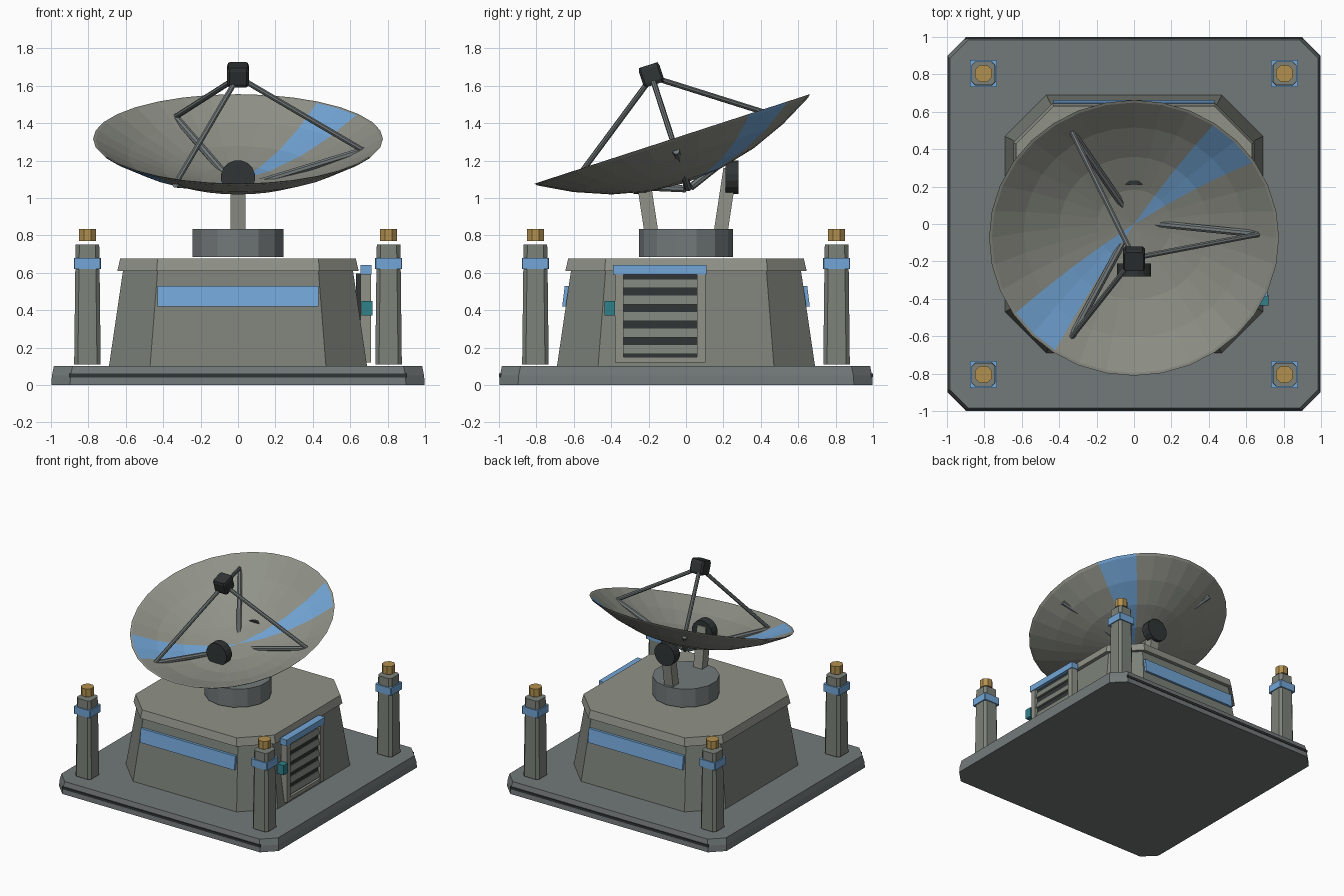
import bpy, bmesh, math
from mathutils import Vector, Matrix

if "Cube" in bpy.data.objects:
    bpy.data.objects.remove(bpy.data.objects["Cube"])


def material(name, rgb):
    m = bpy.data.materials.new(name)
    m.diffuse_color = (*rgb, 1)
    m.use_nodes = True
    m.node_tree.nodes["Principled BSDF"].inputs["Base Color"].default_value = m.diffuse_color
    return m


PLATE = material("plate_grey", (0.17, 0.19, 0.19))
HULL = material("hull_grey", (0.20, 0.22, 0.19))
LIGHT = material("light_grey", (0.28, 0.29, 0.25))
DARK = material("dark", (0.03, 0.035, 0.035))
BLUE = material("blue", (0.17, 0.38, 0.68))
GOLD = material("gold", (0.45, 0.28, 0.08))
TEAL = material("teal", (0.03, 0.22, 0.26))


def finish(name, bm, *mats):
    bmesh.ops.recalc_face_normals(bm, faces=bm.faces)
    me = bpy.data.meshes.new(name)
    bm.to_mesh(me)
    bm.free()
    for m in mats:
        me.materials.append(m)
    ob = bpy.data.objects.new(name, me)
    bpy.context.collection.objects.link(ob)
    return ob


def loft(name, rings, mat, closed_ends=True):
    bm = bmesh.new()
    vr = [[bm.verts.new(p) for p in r] for r in rings]
    n = len(vr[0])
    for a, b in zip(vr, vr[1:]):
        for i in range(n):
            bm.faces.new((a[i], a[(i + 1) % n], b[(i + 1) % n], b[i]))
    bm.faces.new(vr[0])
    bm.faces.new(vr[-1])
    return finish(name, bm, mat)


def chamfered(name, layers, mat, x=0, y=0):
    """Stack of chamfered squares: (z, half width, chamfer)."""
    rings = []
    for z, h, c in layers:
        k = h - c
        pts = [(h, -k), (h, k), (k, h), (-k, h), (-h, k), (-h, -k), (-k, -h), (k, -h)]
        rings.append([(x + a, y + b, z) for a, b in pts])
    return loft(name, rings, mat)


def box(name, lo, hi, mat):
    (x0, y0, z0), (x1, y1, z1) = lo, hi
    return loft(name, [[(x0, y0, z), (x1, y0, z), (x1, y1, z), (x0, y1, z)] for z in (z0, z1)], mat)


def rod(name, p, q, r, n, mat):
    p, q = Vector(p), Vector(q)
    rot = (q - p).to_track_quat('Z', 'Y')
    ring = [rot @ Vector((r * math.cos(t), r * math.sin(t), 0))
            for t in (2 * math.pi * (i + 0.5) / n for i in range(n))]
    return loft(name, [[p + v for v in ring], [q + v for v in ring]], mat)


# base plate with dark edge strips
chamfered("base_plate", [(0, 0.998, 0.1), (0.05, 0.995, 0.1), (0.1, 0.985, 0.1)], PLATE)
for s, side in ((-1, "front"), (1, "back")):
    ys = sorted((s * 0.98, s * 1.0))
    box(side + "_edge_strip", (-0.9, ys[0], 0.04), (0.9, ys[1], 0.06), DARK)

# bunker and roof
chamfered("bunker", [(0.1, 0.69, 0.22), (0.61, 0.615, 0.185)], HULL)
chamfered("roof", [(0.61, 0.645, 0.21), (0.675, 0.63, 0.2)], LIGHT)

# tilted blue panels, front and back
for s, side in ((-1, "front"), (1, "back")):
    rings = []
    for z, y in ((0.42, 0.662), (0.53, 0.648)):
        rings.append([(-0.43, s * (y - 0.025), z), (0.43, s * (y - 0.025), z),
                      (0.43, s * y, z), (-0.43, s * y, z)])
    loft(side + "_blue_panel", rings, BLUE)

# louvred door on the right
box("door_back", (0.63, -0.335, 0.13), (0.685, 0.065, 0.595), DARK)
for i in range(5):
    z = 0.165 + i * 0.088
    loft(f"door_slat_{i}", [[(0.67, -0.335, a), (b, -0.335, a), (b, 0.065, a), (0.67, 0.065, a)]
                            for a, b in ((z, 0.702), (z + 0.048, 0.69))], HULL)
for y, n in ((-0.38, "front"), (0.06, "rear")):
    box(f"door_post_{n}", (0.655, y, 0.12), (0.71, y + 0.045, 0.59), LIGHT)
box("door_sill", (0.655, -0.335, 0.12), (0.705, 0.06, 0.15), LIGHT)
box("door_header", (0.655, -0.39, 0.59), (0.715, 0.11, 0.64), BLUE)
box("door_control", (0.66, -0.435, 0.37), (0.72, -0.38, 0.45), TEAL)

# four corner posts
for sx in (-1, 1):
    for sy in (-1, 1):
        x, y = sx * 0.805, sy * 0.805
        chamfered("corner_post", [(0.11, 0.071, 0.02), (0.62, 0.065, 0.02), (0.75, 0.063, 0.02)],
                  HULL, x, y)
        chamfered("post_band", [(0.62, 0.073, 0.005), (0.68, 0.073, 0.005)], BLUE, x, y)
        rod("post_lamp", (x, y, 0.77), (x, y, 0.835), 0.05, 8, GOLD)

# turntable, support arms and pivot hubs
rod("turntable", (0, 0, 0.685), (0, 0, 0.835), 0.25, 14, PLATE)
for s, side in ((-1, "front"), (1, "rear")):
    prof = [(0.15, 0.83), (0.225, 0.83), (0.275, 1.16), (0.2, 1.16)]
    loft(side + "_arm", [[(x, s * y, z) for y, z in prof] for x in (-0.04, 0.04)], LIGHT)
    rod(side + "_pivot", (0, s * 0.21, 1.11), (0, s * 0.28, 1.11), 0.092, 16, DARK)

# dish frame: origin at the dish vertex, tilted toward the front
TILT = Matrix.Translation((0, 0, 1.087)) @ Matrix.Rotation(math.radians(18), 4, 'X')
R, DEPTH, SEG, T = 0.775, 0.24, 32, 0.012


def bowl(r):
    return DEPTH * (r / R) ** 2


# dish shell: inner and outer skins, two blue wedges
bm = bmesh.new()
radii = [0.2, 0.4, 0.59, 0.76]
path = [(r, bowl(r) + T / 2) for r in radii] + [(R, bowl(R))]
path += [(r, bowl(r) - T / 2) for r in reversed(radii)]
rings = [[bm.verts.new(TILT @ Vector((r * math.cos(2 * math.pi * i / SEG),
                                      r * math.sin(2 * math.pi * i / SEG), h)))
          for i in range(SEG)] for r, h in path]
tip_in = bm.verts.new(TILT @ Vector((0, 0, T / 2)))
tip_out = bm.verts.new(TILT @ Vector((0, 0, -T / 2)))
for i in range(SEG):
    j = (i + 1) % SEG
    blue = 1 if i in (3, 4, 19, 20) else 0
    faces = [bm.faces.new((tip_in, rings[0][i], rings[0][j])),
             bm.faces.new((tip_out, rings[-1][j], rings[-1][i]))]
    for k in range(len(rings) - 1):
        f = bm.faces.new((rings[k][i], rings[k + 1][i], rings[k + 1][j], rings[k][j]))
        if k != 3:
            faces.append(f)
    for f in faces:
        f.material_index = blue
finish("dish", bm, LIGHT, BLUE)

# three feed struts with ribs running back to the dish centre
for i in range(3):
    a = math.radians(120 * i)
    d = Vector((math.cos(a), math.sin(a), 0))
    foot = TILT @ (d * 0.67 + Vector((0, 0, 0.175)))
    rod(f"feed_strut_{i}", foot, TILT @ (d * 0.03 + Vector((0, 0, 0.57))), 0.015, 8, PLATE)
    rod(f"dish_rib_{i}", TILT @ (d * 0.02 + Vector((0, 0, -0.035))), foot, 0.02, 8, PLATE)

# feed box
feed = chamfered("feed_box", [(0.545, 0.05, 0.01), (0.565, 0.058, 0.012),
                              (0.635, 0.058, 0.012), (0.655, 0.052, 0.01)], DARK)
feed.data.transform(TILT)
